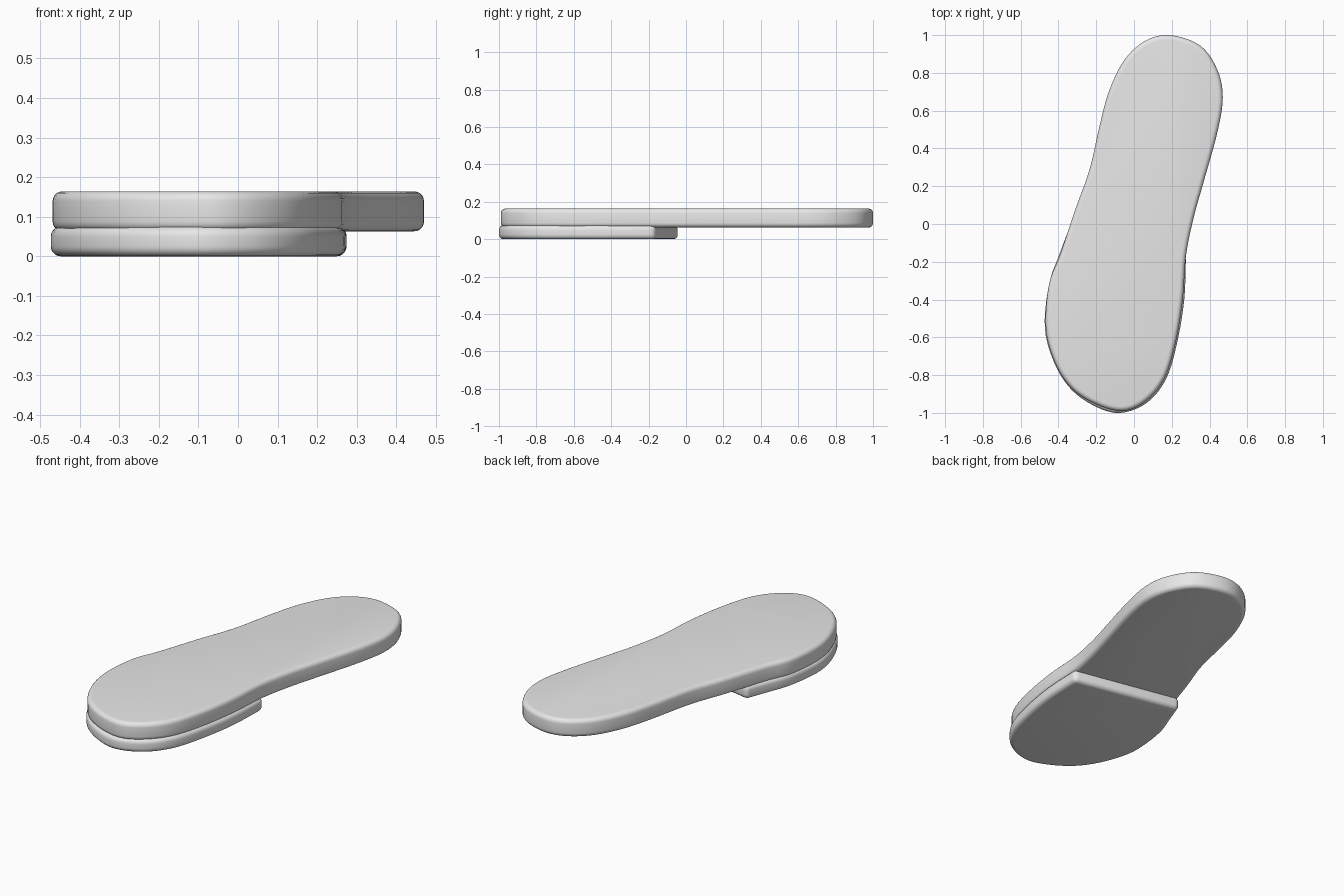
import bpy, bmesh
from mathutils import Vector

cube = bpy.data.objects.get("Cube")
if cube:
    bpy.data.objects.remove(cube)

grey = bpy.data.materials.new("light grey")
grey.use_nodes = True
grey.diffuse_color = (0.8, 0.8, 0.8, 1)
grey.node_tree.nodes["Principled BSDF"].inputs["Base Color"].default_value = (0.8, 0.8, 0.8, 1)


def spline(points, closed, steps=5):
    """Smooth curve through the given points."""
    pts = [Vector(p) for p in points]
    n = len(pts)
    out = []
    for i in range(n if closed else n - 1):
        ids = [i - 1, i, i + 1, i + 2]
        a, b, c, d = [pts[k % n] if closed else pts[min(max(k, 0), n - 1)] for k in ids]
        for s in range(steps):
            t = s / steps
            out.append(0.5 * (2 * b + (c - a) * t + (2 * a - 5 * b + 4 * c - d) * t ** 2
                              + (3 * b - a - 3 * c + d) * t ** 3))
    if not closed:
        out.append(pts[-1])
    return out


def slab(name, outline, bottom, top, radius):
    """Flat plate with rounded rims and rounded upright corners."""
    bm = bmesh.new()
    base = bm.faces.new([bm.verts.new((p.x, p.y, bottom)) for p in outline])
    lid = bmesh.ops.extrude_face_region(bm, geom=[base], use_keep_orig=True)["geom"]
    bmesh.ops.translate(bm, vec=(0, 0, top - bottom),
                        verts=[g for g in lid if isinstance(g, bmesh.types.BMVert)])
    bmesh.ops.recalc_face_normals(bm, faces=bm.faces)
    sharp = [e for e in bm.edges if e.calc_face_angle(0) > 0.7]
    bmesh.ops.bevel(bm, geom=sharp, offset=radius, offset_type='OFFSET', segments=5,
                    profile=0.5, affect='EDGES', clamp_overlap=False)
    bmesh.ops.recalc_face_normals(bm, faces=bm.faces)
    mesh = bpy.data.meshes.new(name)
    bm.to_mesh(mesh)
    bm.free()
    mesh.materials.append(grey)
    obj = bpy.data.objects.new(name, mesh)
    bpy.context.collection.objects.link(obj)
    bpy.ops.object.select_all(action='DESELECT')
    obj.select_set(True)
    bpy.context.view_layer.objects.active = obj
    bpy.ops.object.shade_smooth_by_angle()


# Full-length sole
sole_points = [
    (0.19, 1.0), (0.35, 0.945), (0.44, 0.82), (0.47, 0.67), (0.44, 0.48), (0.365, 0.21),
    (0.315, 0.03), (0.275, -0.17), (0.258, -0.40), (0.22, -0.63), (0.16, -0.82),
    (0.06, -0.94), (-0.06, -0.99), (-0.2, -0.955), (-0.33, -0.87), (-0.42, -0.73),
    (-0.467, -0.55), (-0.45, -0.32), (-0.39, -0.16), (-0.31, 0.08), (-0.235, 0.29),
    (-0.18, 0.53), (-0.13, 0.71), (-0.05, 0.87), (0.06, 0.97)]
slab("sole", spline(sole_points, True), 0.063, 0.164, 0.025)

# Raised pad under the wide end, with a straight slanted edge
pad_points = [
    (0.275, -0.165), (0.266, -0.40), (0.228, -0.63), (0.17, -0.82), (0.07, -0.945),
    (-0.07, -1.0), (-0.2, -0.968), (-0.33, -0.878), (-0.42, -0.74), (-0.472, -0.55),
    (-0.45, -0.32), (-0.395, -0.16), (-0.35, -0.04)]
slab("under_pad", spline(pad_points, False), 0.0, 0.075, 0.025)
